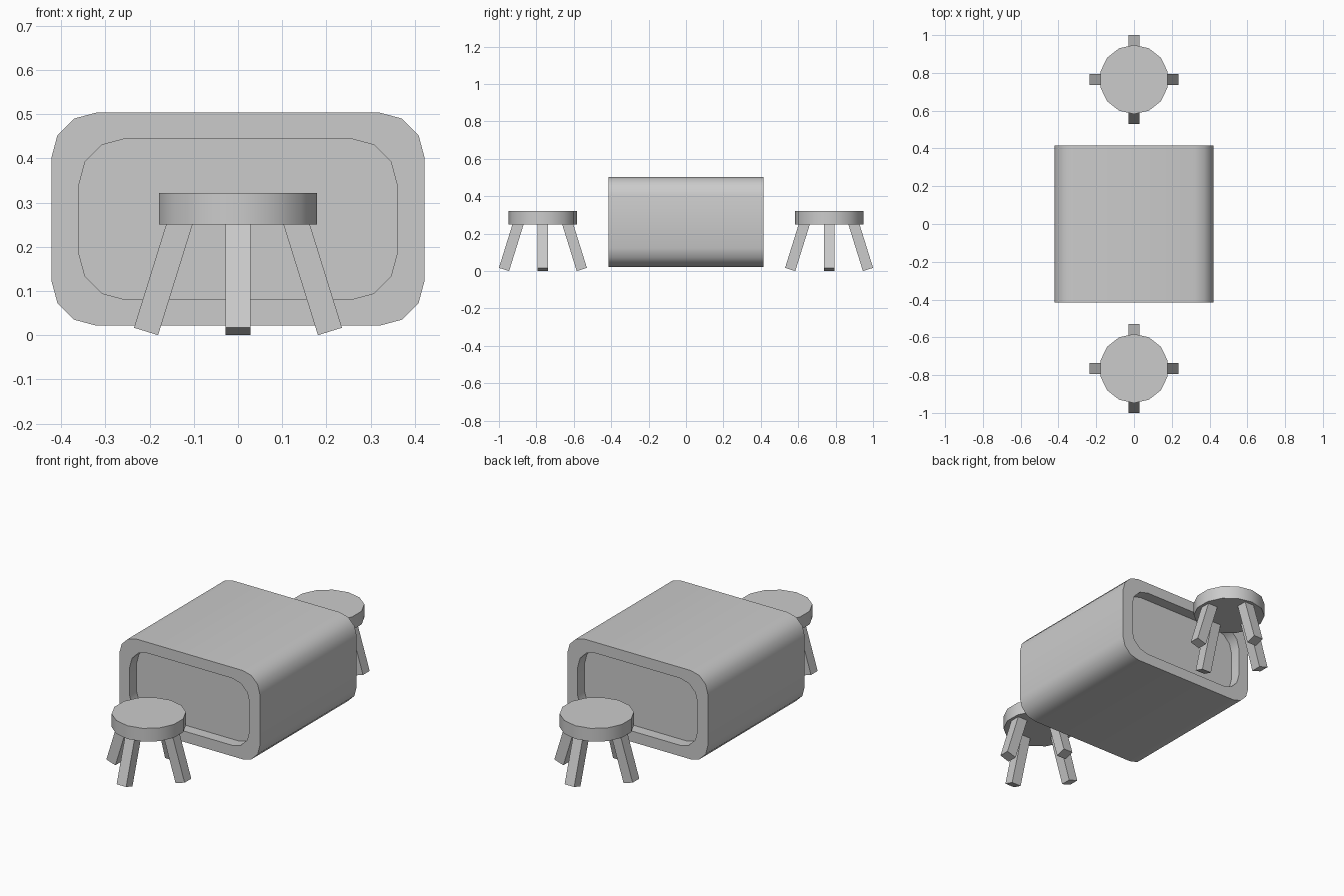
import bpy, bmesh
from math import sin, cos, pi, radians
from mathutils import Matrix, Vector

cube = bpy.data.objects.get("Cube")
if cube:
    bpy.data.objects.remove(cube, do_unlink=True)

grey = bpy.data.materials.new("plain_grey")
grey.use_nodes = True
grey.diffuse_color = (0.6, 0.6, 0.6, 1)
grey.node_tree.nodes["Principled BSDF"].inputs["Base Color"].default_value = (0.6, 0.6, 0.6, 1)


def finish(bm, name):
    """Turn a bmesh into a named, shaded object."""
    bmesh.ops.recalc_face_normals(bm, faces=bm.faces)
    mesh = bpy.data.meshes.new(name)
    bm.to_mesh(mesh)
    bm.free()
    mesh.materials.append(grey)
    obj = bpy.data.objects.new(name, mesh)
    bpy.context.collection.objects.link(obj)
    bpy.ops.object.select_all(action='DESELECT')
    obj.select_set(True)
    bpy.context.view_layer.objects.active = obj
    bpy.ops.object.shade_smooth_by_angle(angle=radians(40))
    return obj


def rounded_ring(bm, y, half_w, half_h, radius, mid_z, steps=3):
    """Rounded rectangle of vertices standing in the xz plane."""
    ring = []
    for corner in range(4):
        sx = 1 if corner in (0, 3) else -1
        sz = 1 if corner < 2 else -1
        for i in range(steps + 1):
            a = (corner + i / steps) * pi / 2
            ring.append(bm.verts.new((sx * (half_w - radius) + radius * cos(a), y,
                                      mid_z + sz * (half_h - radius) + radius * sin(a))))
    return ring


# Table body: rounded block with a recessed panel at each end
END, DEPTH = 0.415, 0.06
OUTER = (0.422, 0.241, 0.102)
INNER = (0.36, 0.182, 0.105)
bm = bmesh.new()
sections = [(-END + DEPTH, INNER), (-END, INNER), (-END, OUTER),
            (END, OUTER), (END, INNER), (END - DEPTH, INNER)]
rings = [rounded_ring(bm, y, *size, 0.2625) for y, size in sections]
for a, b in zip(rings, rings[1:]):
    for i in range(len(a)):
        j = (i + 1) % len(a)
        bm.faces.new((a[i], a[j], b[j], b[i]))
bm.faces.new(rings[0])
bm.faces.new(rings[-1])
finish(bm, "table_body")

# Stools: round seat on four splayed square legs
LEG, TILT, LENGTH = 0.057, radians(17.3), 0.27
for label, y in (("front", -0.765), ("back", 0.765)):
    centre = Vector((0, y, 0))
    bm = bmesh.new()
    bmesh.ops.create_cone(bm, cap_ends=True, segments=14, radius1=0.183, radius2=0.183, depth=0.072,
                          matrix=Matrix.Translation(centre + Vector((0, 0, 0.286))))
    # Turn the seat so that a corner points along y
    top = max(v.co.y for v in bm.verts) - y
    if top < 0.182:
        bmesh.ops.rotate(bm, verts=bm.verts, cent=centre, matrix=Matrix.Rotation(pi / 2, 3, 'Z'))
    finish(bm, label + "_stool_seat")

    for k, side in enumerate(("left", "back", "right", "front")):
        bm = bmesh.new()
        foot = Vector((0.208, 0, LEG / 2 * sin(TILT)))
        place = (Matrix.Translation(centre) @ Matrix.Rotation(k * pi / 2, 4, 'Z')
                 @ Matrix.Translation(foot) @ Matrix.Rotation(-TILT, 4, 'Y')
                 @ Matrix.Translation((0, 0, LENGTH / 2))
                 @ Matrix.Diagonal((LEG, LEG, LENGTH, 1)))
        bmesh.ops.create_cube(bm, size=1, matrix=place)
        finish(bm, f"{label}_stool_{side}_leg")
